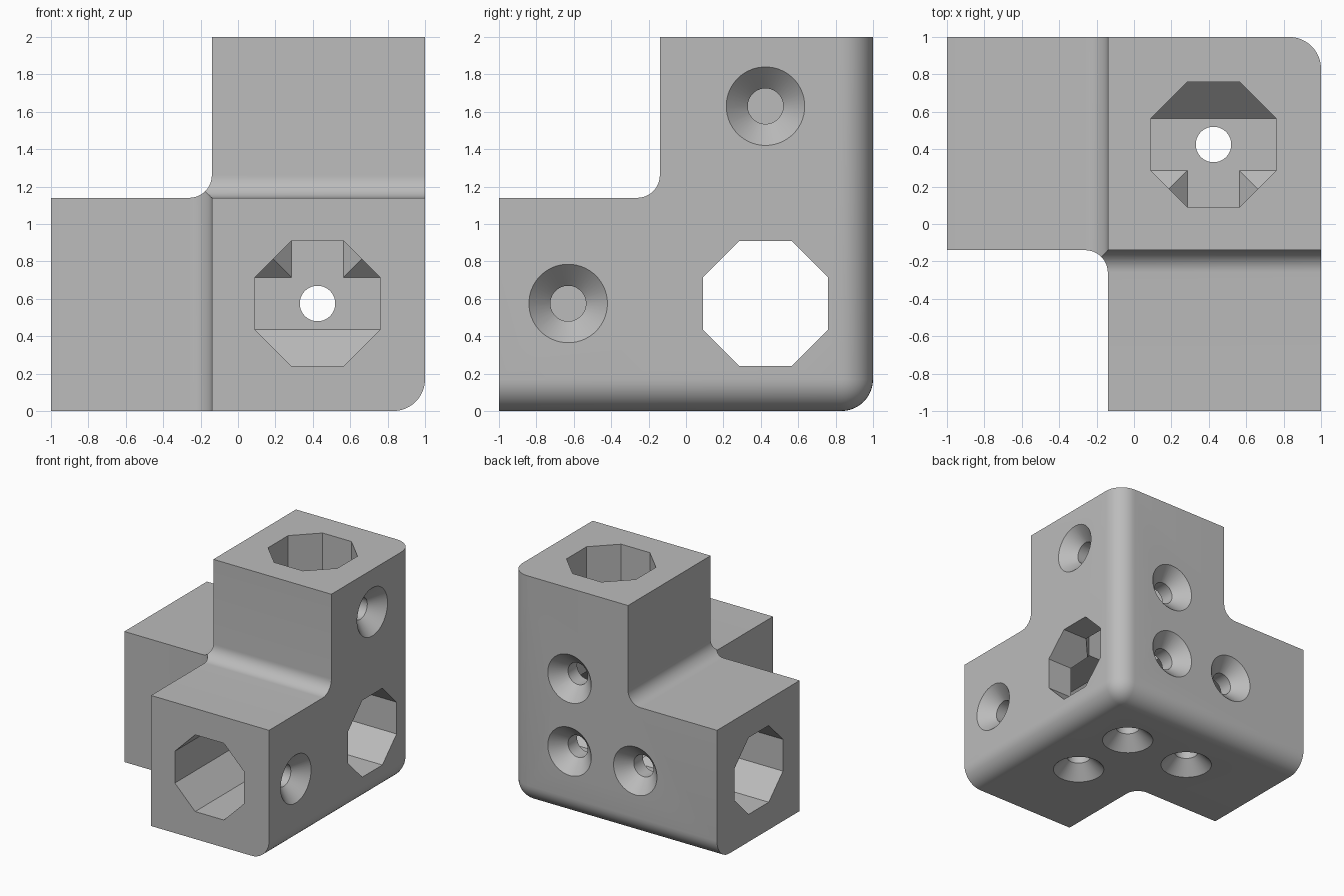
import bpy, bmesh
from math import sin, cos, pi
from mathutils import Matrix, Vector

old = bpy.data.objects.get("Cube")
if old:
    bpy.data.objects.remove(old)

INNER, CX, CZ = -0.14, 0.425, 0.575    # arm side, bore centre
ROUND, FILLET = 0.17, 0.12
STEP, FAR = 0.635, 1.055               # spacing of screw holes
X, Y, Z = Vector((1, 0, 0)), Vector((0, 1, 0)), Vector((0, 0, 1))
CORE = Vector((CX, CX, CZ))


def new_object(name, bm):
    bmesh.ops.recalc_face_normals(bm, faces=bm.faces)
    mesh = bpy.data.meshes.new(name)
    bm.to_mesh(mesh)
    bm.free()
    ob = bpy.data.objects.new(name, mesh)
    bpy.context.collection.objects.link(ob)
    return ob


def cut(cutter):
    """Subtract the cutter from the bracket and discard it."""
    cutter.hide_render = True
    mod = bracket.modifiers.new("cut", 'BOOLEAN')
    mod.operation, mod.solver, mod.object = 'DIFFERENCE', 'EXACT', cutter
    bpy.context.view_layer.objects.active = bracket
    bpy.ops.object.modifier_apply(modifier=mod.name)
    bpy.data.objects.remove(cutter)


def turned(name, profile, sides, start, direction):
    """Closed solid of (radius, depth) rings along a direction."""
    bm = bmesh.new()
    rot = direction.to_track_quat('Z', 'Y')
    rings = []
    for r, d in profile:
        angles = [2 * pi * (i + 0.5) / sides for i in range(sides)]
        rings.append([bm.verts.new(start + rot @ Vector((r * cos(a), r * sin(a), d)))
                      for a in angles])
    for a, b in zip(rings, rings[1:]):
        for i in range(sides):
            j = (i + 1) % sides
            bm.faces.new((a[i], a[j], b[j], b[i]))
    bm.faces.new(rings[0])
    bm.faces.new(rings[-1])
    return new_object(name, bm)


def corner_bar(u, v, w):
    """Bar along w filling the u, v quadrant, its inner edge rounded."""
    size = 1.2
    pts = [(size, 0), (size, size), (0, size)]
    for i in range(13):
        a = pi + i / 12 * pi / 2
        pts.append((FILLET * (1 + cos(a)), FILLET * (1 + sin(a))))
    origin = Vector((INNER, INNER, 1 - INNER))
    bm = bmesh.new()
    ends = [[bm.verts.new(origin + u * p + v * q + w * k) for p, q in pts]
            for k in (-3, 3)]
    bm.faces.new(ends[0])
    bm.faces.new(ends[1])
    for i in range(len(pts)):
        j = (i + 1) % len(pts)
        bm.faces.new((ends[0][i], ends[0][j], ends[1][j], ends[1][i]))
    return new_object("bar_cutter", bm)


# Block with the three edges of its outer corner rounded
bm = bmesh.new()
bmesh.ops.create_cube(bm, size=2, matrix=Matrix.Translation(Z))
corner = next(v for v in bm.verts if (v.co - Vector((1, 1, 0))).length < 0.01)
bmesh.ops.bevel(bm, geom=list(corner.link_edges), offset=ROUND, segments=10,
                profile=0.5, affect='EDGES')
bracket = new_object("corner_bracket", bm)

# Leave three arms with filleted inner corners
for u, v, w in ((-X, -Y, Z), (-X, Z, Y), (-Y, Z, X)):
    cut(corner_bar(u, v, w))

# Octagonal bores: one right through, two ending at the core
radius = 0.335 / cos(pi / 8)
for arm, length in ((X, 3), (Y, 1.6), (-Z, 1.6)):
    start = CORE - arm * 1.6
    cut(turned("bore_cutter", [(radius, 0), (radius, length)], 8, start, arm))

# Countersunk screw holes on the three outer faces
SCREW = [(0.235, -0.025), (0.21, 0), (0.095, 0.115), (0.095, 0.4)]
wall = 1 - CX
holes = [(X, (-Y * FAR, Z * FAR)),
         (Y, (Vector(), -X * STEP, Z * STEP)),
         (-Z, (Vector(), -X * STEP, -Y * STEP))]
for face, offsets in holes:
    for off in offsets:
        cut(turned("screw_cutter", SCREW, 48, CORE + face * wall + off, -face))

# Plain grey finish
grey = bpy.data.materials.new("grey")
grey.use_nodes = True
colour = (0.5, 0.5, 0.5, 1)
grey.diffuse_color = colour
grey.node_tree.nodes["Principled BSDF"].inputs["Base Color"].default_value = colour
bracket.data.materials.clear()
bracket.data.materials.append(grey)

bpy.ops.object.select_all(action='DESELECT')
bracket.select_set(True)
bpy.context.view_layer.objects.active = bracket
bpy.ops.object.shade_smooth_by_angle(angle=pi / 6)
